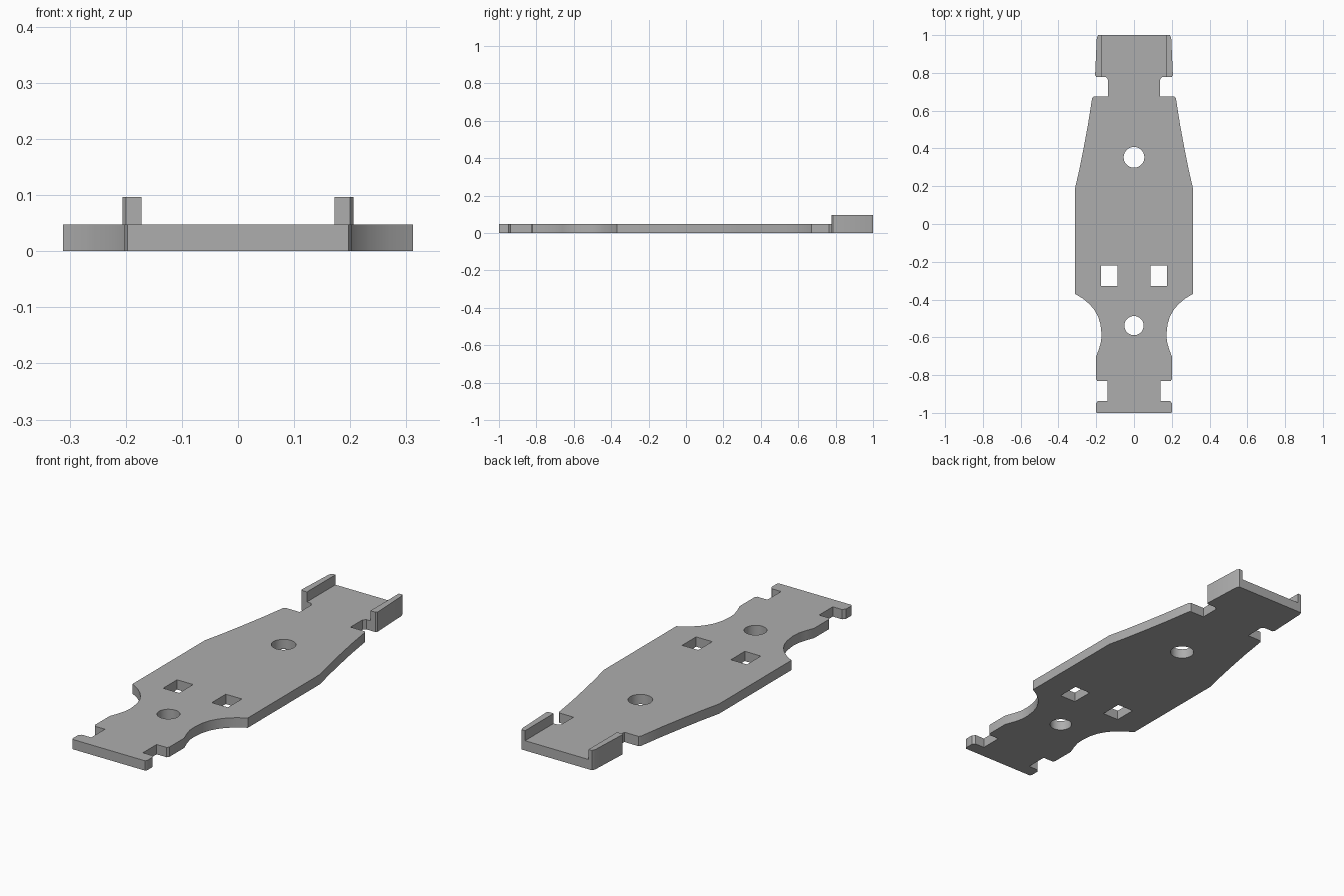
import bpy
from math import cos, sin, tau

cube = bpy.data.objects.get("Cube")
if cube:
    bpy.data.objects.remove(cube, do_unlink=True)

PLATE_TOP = 0.048
RAIL_TOP = 0.097

grey = bpy.data.materials.new("plain grey")
grey.use_nodes = True
colour = (0.42, 0.42, 0.42, 1)
grey.diffuse_color = colour
grey.node_tree.nodes["Principled BSDF"].inputs["Base Color"].default_value = colour


def extrude_loops(name, loops, bottom, top):
    """Filled slab from closed outlines; inner outlines become holes."""
    curve = bpy.data.curves.new(name + "_outline", "CURVE")
    curve.dimensions = "2D"
    curve.fill_mode = "BOTH"
    curve.extrude = (top - bottom) / 2
    for loop in loops:
        spline = curve.splines.new("POLY")
        spline.points.add(len(loop) - 1)
        for point, (x, y) in zip(spline.points, loop):
            point.co = (x, y, 0, 1)
        spline.use_cyclic_u = True
    temp = bpy.data.objects.new(name + "_outline", curve)
    bpy.context.collection.objects.link(temp)
    bpy.context.view_layer.update()
    mesh = bpy.data.meshes.new_from_object(
        temp.evaluated_get(bpy.context.evaluated_depsgraph_get()))
    bpy.data.objects.remove(temp, do_unlink=True)
    for v in mesh.vertices:
        v.co.z += (top + bottom) / 2
    mesh.materials.clear()
    mesh.materials.append(grey)
    obj = bpy.data.objects.new(name, mesh)
    bpy.context.collection.objects.link(obj)
    # Weld caps to walls, then smooth the shallow curves only
    bpy.ops.object.select_all(action="DESELECT")
    obj.select_set(True)
    bpy.context.view_layer.objects.active = obj
    bpy.ops.object.mode_set(mode="EDIT")
    bpy.ops.mesh.select_all(action="SELECT")
    bpy.ops.mesh.remove_doubles(threshold=0.0005)
    bpy.ops.mesh.normals_make_consistent(inside=False)
    bpy.ops.object.mode_set(mode="OBJECT")
    bpy.ops.object.shade_smooth_by_angle()
    return obj


def circle(y, radius, count=32):
    return [(radius * cos(tau * i / count), y + radius * sin(tau * i / count))
            for i in range(count)]


def rectangle(x, y, w, h):
    return [(x - w / 2, y - h / 2), (x + w / 2, y - h / 2),
            (x + w / 2, y + h / 2), (x - w / 2, y + h / 2)]


def mirror(points):
    return [(-x, y) for x, y in reversed(points)]


# Right-hand edge, front to back
front_tab = [(0.197, -1), (0.202, -0.99), (0.202, -0.95), (0.19, -0.936),
             (0.14, -0.936), (0.14, -0.83), (0.195, -0.83), (0.202, -0.82)]
waist = [(0.202, -0.705), (0.185, -0.66), (0.174, -0.62), (0.172, -0.58),
         (0.178, -0.53), (0.19, -0.49), (0.21, -0.455), (0.235, -0.425),
         (0.27, -0.395)]
body = [(0.312, -0.37), (0.312, 0.19), (0.289, 0.29), (0.267, 0.4),
        (0.243, 0.53), (0.222, 0.665), (0.215, 0.674)]
rear_notch = [(0.138, 0.674), (0.138, 0.765), (0.15, 0.779)]
rail_outer = [(0.2, 0.779), (0.206, 0.787), (0.197, 0.985), (0.19, 1)]
edge = front_tab + waist + body + rear_notch + rail_outer

# Base plate with two round holes and two rectangular slots
holes = [circle(0.353, 0.055), circle(-0.538, 0.051)]
slots = [rectangle(side * 0.132, -0.275, 0.087, 0.108) for side in (-1, 1)]
extrude_loops("base_plate", [edge + mirror(edge)] + holes + slots, 0, PLATE_TOP)

# Raised side rails at the back
rail = [(0.172, 0.779)] + rail_outer + [(0.172, 1)]
extrude_loops("left_rail", [rail], PLATE_TOP, RAIL_TOP)
extrude_loops("right_rail", [mirror(rail)], PLATE_TOP, RAIL_TOP)
